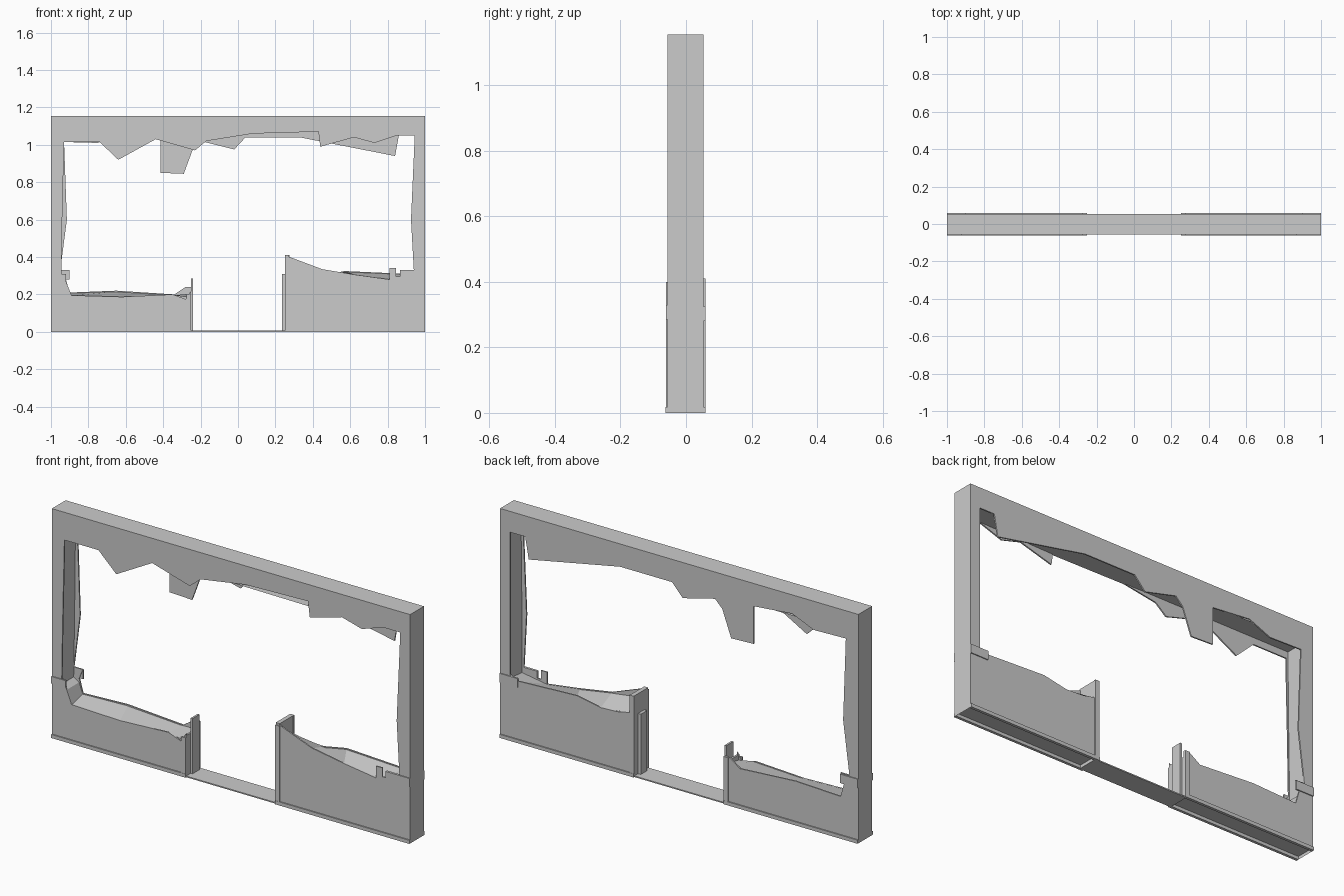
import bpy, bmesh

if "Cube" in bpy.data.objects:
    bpy.data.objects.remove(bpy.data.objects["Cube"])

YF, YB, TOP = -0.056, 0.054, 1.155


def make(name, bm):
    bmesh.ops.recalc_face_normals(bm, faces=bm.faces[:])
    mesh = bpy.data.meshes.new(name)
    bm.to_mesh(mesh)
    bm.free()
    ob = bpy.data.objects.new(name, mesh)
    bpy.context.collection.objects.link(ob)
    return ob


def skin(name, hole, y, thick):
    """Flat wall sheet: outer rectangle with the broken opening, given thickness inward."""
    pts = [(-0.25, 0), (-1, 0), (-1, TOP), (1, TOP), (1, 0), (0.25, 0)] + hole
    bm = bmesh.new()
    f = bm.faces.new([bm.verts.new((x, y, z)) for x, z in pts])
    ext = bmesh.ops.extrude_face_region(bm, geom=[f], use_keep_orig=True)
    for v in ext["geom"]:
        if isinstance(v, bmesh.types.BMVert):
            v.co.y += thick
    bmesh.ops.triangulate(bm, faces=[f for f in bm.faces if len(f.verts) > 4])
    return make(name, bm)


def strip(name, front, back):
    """Surface lofted between a front and a back polyline."""
    bm = bmesh.new()
    a = [bm.verts.new((x, YF + 0.001, z)) for x, z in front]
    b = [bm.verts.new((x, YB - 0.001, z)) for x, z in back]
    for i in range(len(a) - 1):
        bm.faces.new((a[i], a[i + 1], b[i + 1], b[i]))
    return make(name, bm)


def box(name, x0, x1, y0, y1, z0, z1):
    bm = bmesh.new()
    bmesh.ops.create_cube(bm, size=1)
    for v in bm.verts:
        v.co = ((x0 + x1) / 2 + v.co.x * (x1 - x0),
                (y0 + y1) / 2 + v.co.y * (y1 - y0),
                (z0 + z1) / 2 + v.co.z * (z1 - z0))
    return make(name, bm)


# Broken edges of the opening, counter-clockwise from the right door jamb
front_right = [(.25, .41), (.45, .335), (.63, .305), (.81, .28), (.81, .34), (.845, .34),
               (.845, .295), (.865, .295), (.865, .33), (.94, .33), (.925, .6), (.945, 1.05)]
front_top = [(.85, 1.05), (.73, 1.01), (.62, 1.04), (.44, .99), (.43, 1.07), (.08, 1.06),
             (-.17, 1.02), (-.23, .97), (-.44, 1.03), (-.64, .92), (-.74, 1.015)]
front_left = [(-.93, 1.015), (-.94, .6), (-.945, .31), (-.92, .27), (-.89, .195),
              (-.62, .187), (-.35, .2), (-.28, .175), (-.25, .22)]
back_right = [(.25, .325), (.34, .305), (.44, .3), (.57, .325), (.9, .31), (.945, .33), (.945, 1.05)]
back_top = [(.86, 1.05), (.84, .94), (.33, 1.04), (.04, 1.04), (-.02, .975), (-.2, 1.02),
            (-.24, .98), (-.29, .845), (-.415, .85), (-.415, 1.04), (-.63, 1.06), (-.75, 1.01)]
back_left = [(-.93, 1.015), (-.915, .6), (-.95, .33), (-.9, .33), (-.92, .28), (-.9, .21),
             (-.65, .22), (-.34, .2), (-.28, .24), (-.25, .24)]

skin("front_wall", front_right + front_top + front_left, YF, 0.007)
skin("back_wall", back_right + back_top + back_left, YB, -0.007)

# Outer ends and top of the wall
rim = [(-1, 0), (-1, TOP), (1, TOP), (1, 0)]
strip("outer_rim", rim, rim)

# Recessed lining inside the broken edges
lining = [(-.95, .28), (-.945, .6), (-.94, 1.05), (-.1, 1.05), (.43, 1.045), (.955, 1.055),
          (.95, .6), (.95, .3)]
strip("inner_lining", lining, lining)
strip("left_sill",
      [(-.95, .28), (-.92, .26), (-.89, .193), (-.62, .185), (-.35, .197), (-.25, .18)],
      [(-.95, .28), (-.92, .26), (-.9, .207), (-.65, .215), (-.34, .197), (-.25, .2)])
strip("right_sill",
      [(.95, .3), (.81, .278), (.63, .303), (.45, .333), (.25, .36)],
      [(.95, .31), (.9, .308), (.57, .322), (.44, .297), (.25, .32)])

# Door jambs with corner trims
box("left_jamb", -.26, -.25, YF, YB, 0, .21)
box("left_jamb_panel", -.25, -.24, -.02, .035, 0, .285)
box("right_jamb", .25, .272, YF, YB, 0, .41)
box("right_jamb_panel", .235, .25, -.025, .025, 0, .31)
for side, x0, x1, zf, zb in (("left", -.275, -.25, .2, .24), ("right", .25, .275, .40, .41)):
    box(side + "_front_trim", x0, x1, YF - .005, YF + .004, 0, zf)
    box(side + "_back_trim", x0, x1, YB - .004, YB + .005, 0, zb)

# Base boards, bottom panels and threshold
for side, x0, x1 in (("left", -1, -.25), ("right", .25, 1)):
    box(side + "_front_base", x0, x1, YF - .006, YF + .008, 0, .018)
    box(side + "_back_base", x0, x1, YB - .008, YB + .006, 0, .018)
    box(side + "_bottom", x0, x1, YF, YB, .016, .02)
box("threshold", -.25, .25, YF, YB, 0, .006)

# Remains of the waist rail
box("rail_front_left", -1, -.92, YF - .005, YF + .004, .275, .31)
box("rail_front_right", .865, 1, YF - .005, YF + .004, .285, .33)
box("rail_back_left", -1, -.9, YB - .004, YB + .005, .28, .325)
box("rail_back_right", .9, 1, YB - .004, YB + .005, .28, .325)
